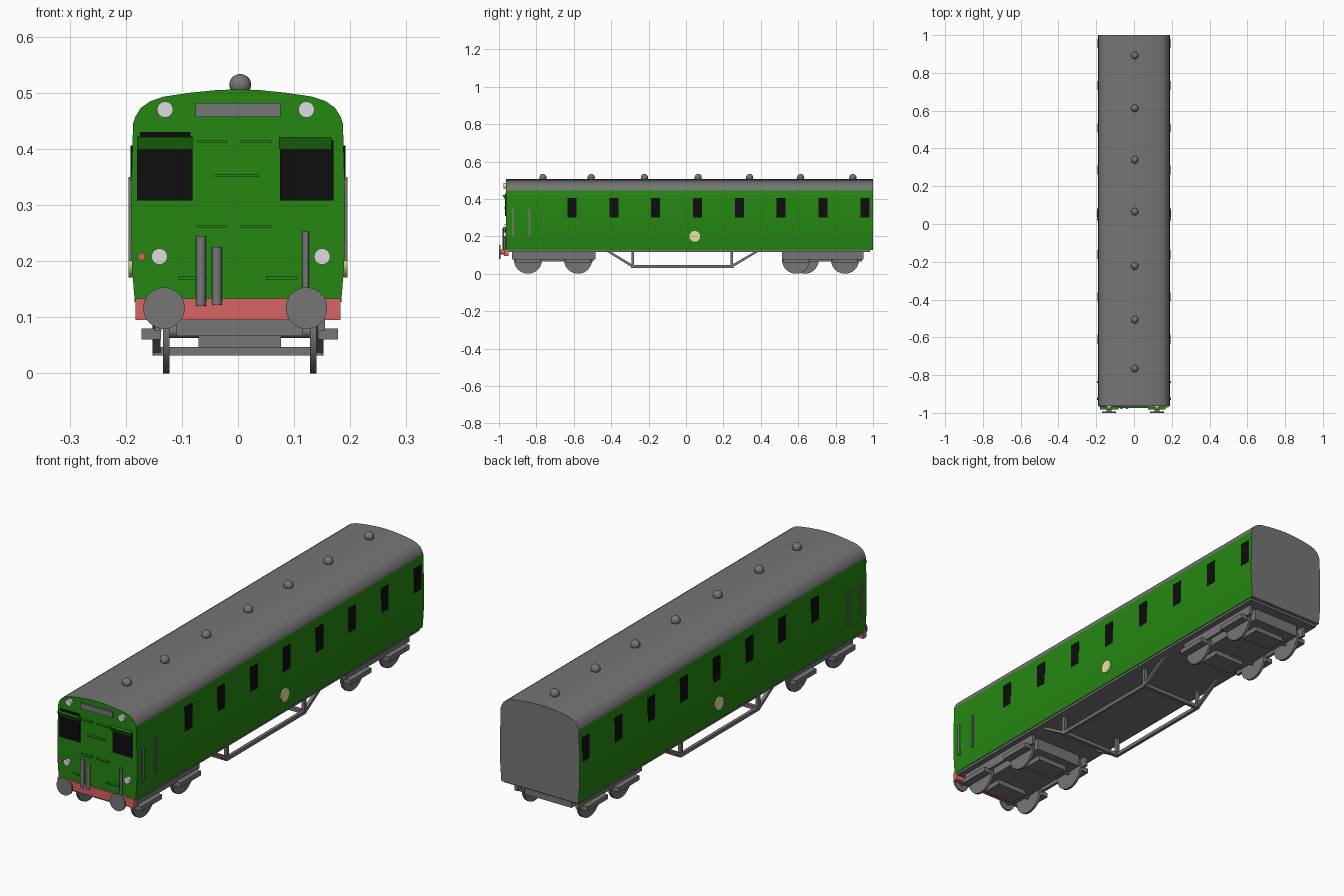
import bpy, bmesh, math
from mathutils import Vector

if "Cube" in bpy.data.objects:
    bpy.data.objects.remove(bpy.data.objects["Cube"])


def material(name, rgb):
    m = bpy.data.materials.new(name)
    m.diffuse_color = (*rgb, 1)
    m.use_nodes = True
    m.node_tree.nodes["Principled BSDF"].inputs["Base Color"].default_value = m.diffuse_color
    return m


GREEN = material("green paint", (0.018, 0.24, 0.006))
GREY = material("grey metal", (0.18, 0.18, 0.18))
BLACK = material("black glass", (0.004, 0.004, 0.004))
RED = material("red beam", (0.7, 0.13, 0.13))
WHITE = material("white lamp", (0.72, 0.72, 0.72))
CREAM = material("cream disc", (0.8, 0.76, 0.38))


def finish(bm, name, mats, smooth=None):
    bmesh.ops.recalc_face_normals(bm, faces=bm.faces)
    me = bpy.data.meshes.new(name)
    bm.to_mesh(me)
    bm.free()
    ob = bpy.data.objects.new(name, me)
    bpy.context.collection.objects.link(ob)
    for m in mats:
        me.materials.append(m)
    if smooth:
        bpy.ops.object.select_all(action='DESELECT')
        ob.select_set(True)
        bpy.context.view_layer.objects.active = ob
        bpy.ops.object.shade_smooth_by_angle(angle=math.radians(smooth))
    return ob


def box(name, x, y, z, mat):
    """Box from (min, max) ranges."""
    bm = bmesh.new()
    bmesh.ops.create_cube(bm, size=1)
    for v in bm.verts:
        for i, (a, b) in enumerate((x, y, z)):
            v.co[i] = a if v.co[i] < 0 else b
    return finish(bm, name, [mat])


def rod(name, a, b, r, mat, sides=16, smooth=40):
    """Cylinder between two points."""
    a, b = Vector(a), Vector(b)
    bm = bmesh.new()
    bmesh.ops.create_cone(bm, cap_ends=True, segments=sides, radius1=r,
                          radius2=r, depth=(b - a).length)
    rot = (b - a).to_track_quat('Z', 'Y').to_matrix()
    for v in bm.verts:
        v.co = rot @ v.co + (a + b) / 2
    return finish(bm, name, [mat], smooth)


def prism(name, pts, mat, axis, lo, hi):
    """Extrude a 2D outline along x (points y,z) or y (points x,z)."""
    bm = bmesh.new()
    put = (lambda p, t: (t, p[0], p[1])) if axis == 'x' else (lambda p, t: (p[0], t, p[1]))
    f = bm.faces.new([bm.verts.new(put(p, lo)) for p in pts])
    ext = bmesh.ops.extrude_face_region(bm, geom=[f])['geom']
    d = Vector((hi - lo, 0, 0)) if axis == 'x' else Vector((0, hi - lo, 0))
    bmesh.ops.translate(bm, verts=[g for g in ext if isinstance(g, bmesh.types.BMVert)], vec=d)
    return finish(bm, name, [mat])


# carriage body: one cross-section extruded along y, coloured by height and direction
half = [(0.184, 0.127), (0.189, 0.19), (0.191, 0.26), (0.190, 0.34), (0.187, 0.445),
        (0.183, 0.457), (0.173, 0.473), (0.156, 0.485), (0.132, 0.493),
        (0.085, 0.500), (0.04, 0.5045)]
outline = half + [(0, 0.506)] + [(-x, z) for x, z in reversed(half)]
body = prism("carriage_body", outline, GREEN, 'y', -0.963, 1.0)
body.data.materials.append(GREY)
for p in body.data.polygons:
    grey = p.normal.y > 0.9 or p.normal.z < -0.9 or (p.center.z > 0.446 and p.normal.y > -0.9)
    p.material_index = 1 if grey else 0
bpy.context.view_layer.objects.active = body
body.select_set(True)
bpy.ops.object.shade_smooth_by_angle(angle=math.radians(30))

# underframe floor and front buffer beam
box("underframe", (-0.18, 0.18), (-0.955, 0.985), (0.117, 0.13), GREY)
box("buffer_beam", (-0.183, 0.183), (-0.972, -0.95), (0.095, 0.133), RED)
for x in (-0.132, 0.122):
    rod("buffer_shaft", (x, -0.96, 0.116), (x, -0.994, 0.116), 0.014, RED)
    rod("buffer_head", (x, -0.992, 0.116), (x, -1.0, 0.116), 0.037, GREY, 32)

# roof ventilators
for y in (-0.765, -0.507, -0.222, 0.065, 0.34, 0.613, 0.892):
    bm = bmesh.new()
    bmesh.ops.create_uvsphere(bm, u_segments=16, v_segments=10, radius=0.0195)
    bmesh.ops.translate(bm, verts=bm.verts, vec=(0.004, y, 0.514))
    finish(bm, "roof_vent", [GREY], 60)

# both sides: windows, round plate, door handrails
for s in (-1, 1):
    def span(a, b):
        return tuple(sorted((s * a, s * b)))
    for i in range(8):
        y = -0.61 + 0.2238 * i
        box("side_window", span(0.184, 0.192), (y - 0.024, y + 0.024), (0.302, 0.406), BLACK)
    rod("side_disc", (s * 0.187, 0.047, 0.2), (s * 0.1955, 0.047, 0.2), 0.029, CREAM, 16)
    for y, top in ((-0.925, 0.345), (-0.837, 0.35)):
        box("door_handrail", span(0.186, 0.195), (y - 0.006, y + 0.006), (0.2, top), GREY)

# cab front windows with sloped visors
for x0, x1, top in ((-0.18, -0.081, 0.422), (0.075, 0.17, 0.415)):
    box("cab_window", (x0, x1), (-0.967, -0.959), (0.308, top), BLACK)
box("cab_window_top", (-0.175, -0.085), (-0.967, -0.959), (0.42, 0.43), BLACK)
for x0, x1 in ((-0.18, -0.081), (0.073, 0.167)):
    prism("window_visor", [(-0.96, 0.4), (-0.969, 0.4), (-0.982, 0.421), (-0.96, 0.421)],
          GREEN, 'x', x0, x1)

# cab front panel, lamps, grab rails and pipes
box("route_panel", (-0.076, 0.076), (-0.968, -0.96), (0.457, 0.482), GREY)
for x, z in ((-0.13, 0.47), (0.122, 0.47), (-0.14, 0.208), (0.15, 0.208)):
    rod("head_lamp", (x, -0.955, z), (x, -0.975, z), 0.0145, WHITE)
rod("tail_lamp", (-0.172, -0.955, 0.208), (-0.172, -0.972, 0.208), 0.007, RED, 12)
for x0, x1, z in ((-0.072, -0.02, 0.413), (0.005, 0.06, 0.413), (-0.04, 0.037, 0.352),
                  (-0.072, -0.02, 0.262), (0.005, 0.06, 0.262),
                  (-0.107, -0.055, 0.17), (0.05, 0.105, 0.17)):
    box("grab_rail", (x0, x1), (-0.974, -0.96), (z - 0.0025, z + 0.0025), GREEN)
for x, r, z0, z1 in ((-0.066, 0.009, 0.12, 0.245), (-0.0375, 0.009, 0.122, 0.225),
                     (0.1205, 0.006, 0.13, 0.253)):
    rod("front_pipe", (x, -0.971, z0), (x, -0.971, z1), r, GREY, 12)

# bogies: (frame range, wheel positions on the left, wheel positions on the right)
for y0, y1, left, right in ((-0.93, -0.485, (-0.845, -0.577), (-0.845, -0.577)),
                            (0.513, 0.95, (0.635, 0.85), (0.588, 0.85))):
    box("bogie_bed", (-0.11, 0.116), (y0 + 0.01, y1 - 0.01), (0.066, 0.12), GREY)
    for s, ys in ((-1, left), (1, right)):
        x = 0.003 + s * 0.131
        xa, xb = sorted((0.003 + s * 0.139, 0.003 + s * 0.152))
        box("bogie_side", (xa, xb), (y0, y1), (0.075, 0.119), GREY)
        xa, xb = sorted((0.003 + s * 0.14, 0.003 + s * 0.175))
        for y in ys:
            rod("wheel", (x - 0.0055, y, 0.075), (x + 0.0055, y, 0.075), 0.075, GREY, 32)
            rod("axle", (0, y, 0.075), (x, y, 0.075), 0.012, GREY)
            box("axle_box", (xa, xb), (y - 0.07, y + 0.07), (0.06, 0.08), GREY)
    for y in right:
        box("gear_case", (-0.07, 0.077), (y - 0.045, y + 0.045), (0.045, 0.095), GREY)

# under-floor truss: lower bar, sloped ends, posts, and cross bars
for x in (-0.145, 0.145):
    w = (x - 0.007, x + 0.007)
    box("truss_bar", w, (-0.29, 0.25), (0.032, 0.047), GREY)
    for ya, yb in ((-0.43, -0.285), (0.395, 0.245)):
        prism("truss_slope", [(ya, 0.122), (yb, 0.032), (yb, 0.048), (ya + (yb - ya) * 0.15, 0.122)],
              GREY, 'x', *w)
        box("truss_post", w, (yb - 0.007, yb + 0.007), (0.035, 0.122), GREY)
for y in (-0.285, 0.245):
    box("truss_cross_bar", (-0.15, 0.15), (y - 0.008, y + 0.008), (0.032, 0.047), GREY)
